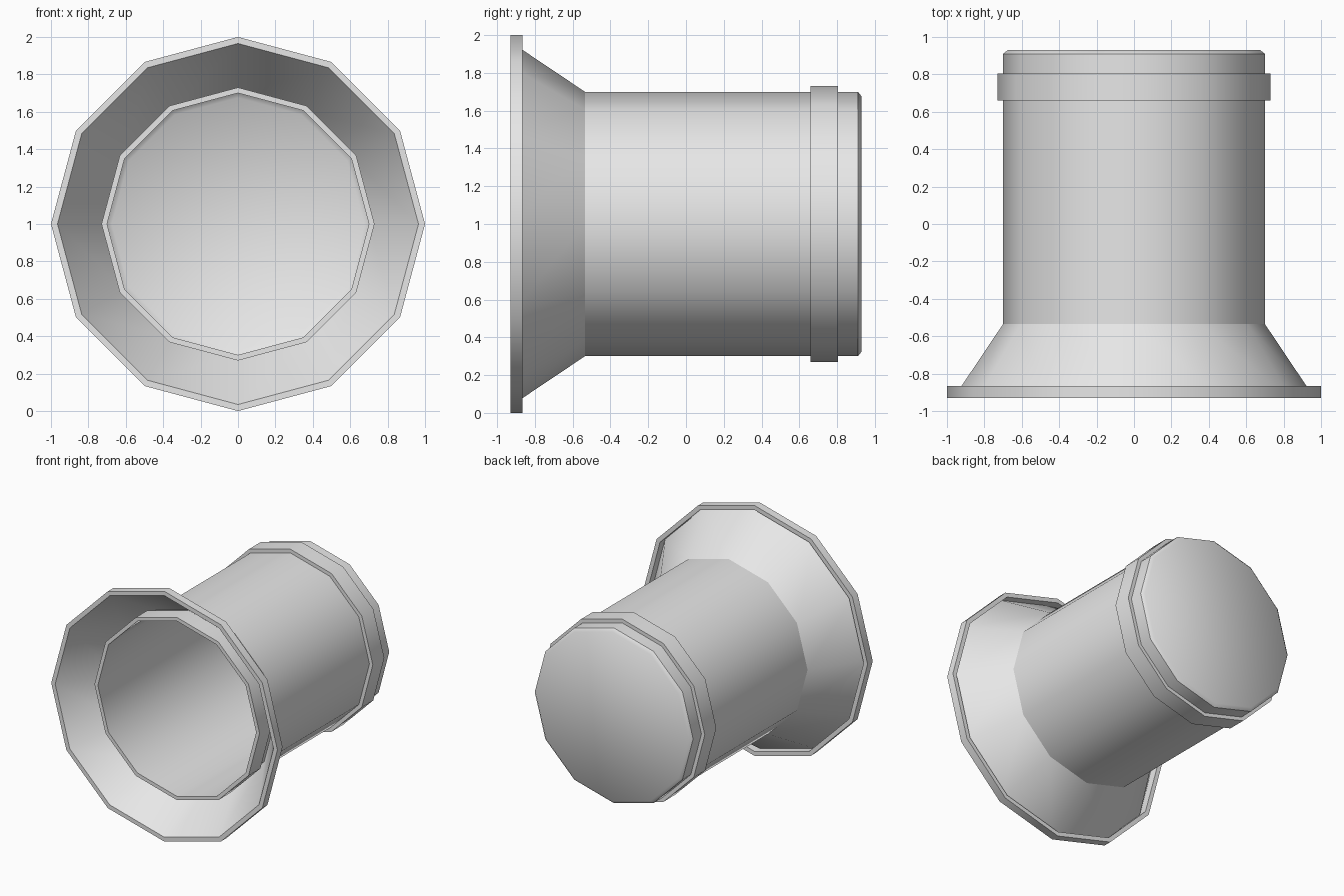
import bpy, bmesh, math

if "Cube" in bpy.data.objects:
    bpy.data.objects.remove(bpy.data.objects["Cube"])

SIDES = 12
CENTER_Z = 1.0

grey = bpy.data.materials.new("light_grey")
grey.diffuse_color = (0.8, 0.8, 0.8, 1)
grey.use_nodes = True
grey.node_tree.nodes["Principled BSDF"].inputs["Base Color"].default_value = grey.diffuse_color


def lathe(name, profile, closed=False, cap=False):
    """Revolve (radius, y) points around the y axis."""
    bm = bmesh.new()
    rings = []
    for r, y in profile:
        rings.append([bm.verts.new((r * math.cos(2 * math.pi * i / SIDES), y,
                                    CENTER_Z + r * math.sin(2 * math.pi * i / SIDES)))
                      for i in range(SIDES)])
    pairs = list(zip(rings, rings[1:]))
    if closed:
        pairs.append((rings[-1], rings[0]))
    for a, b in pairs:
        for i in range(SIDES):
            j = (i + 1) % SIDES
            bm.faces.new((a[i], b[i], b[j], a[j]))
    if cap:
        bm.faces.new(rings[-1])
    bmesh.ops.recalc_face_normals(bm, faces=bm.faces)
    mesh = bpy.data.meshes.new(name)
    bm.to_mesh(mesh)
    bm.free()
    mesh.materials.append(grey)
    obj = bpy.data.objects.new(name, mesh)
    bpy.context.collection.objects.link(obj)
    bpy.ops.object.select_all(action='DESELECT')
    obj.select_set(True)
    bpy.context.view_layer.objects.active = obj
    bpy.ops.object.shade_smooth_by_angle(angle=math.radians(40))
    return obj


def ring(name, r_in, r_out, y0, y1):
    return lathe(name, [(r_out, y0), (r_out, y1), (r_in, y1), (r_in, y0)], closed=True)


# Tube with chamfered, closed back end
lathe("tube", [(0.70, -0.62), (0.70, 0.91), (0.675, 0.93)], cap=True)
# Flared mouth
lathe("flare", [(0.965, -0.93), (0.70, -0.535)])
# Square-section rings: mouth rim, inner lip, rear band
ring("mouth_rim", 0.965, 1.0, -0.93, -0.865)
ring("inner_lip", 0.70, 0.73, -0.77, -0.62)
ring("rear_band", 0.70, 0.73, 0.66, 0.805)
